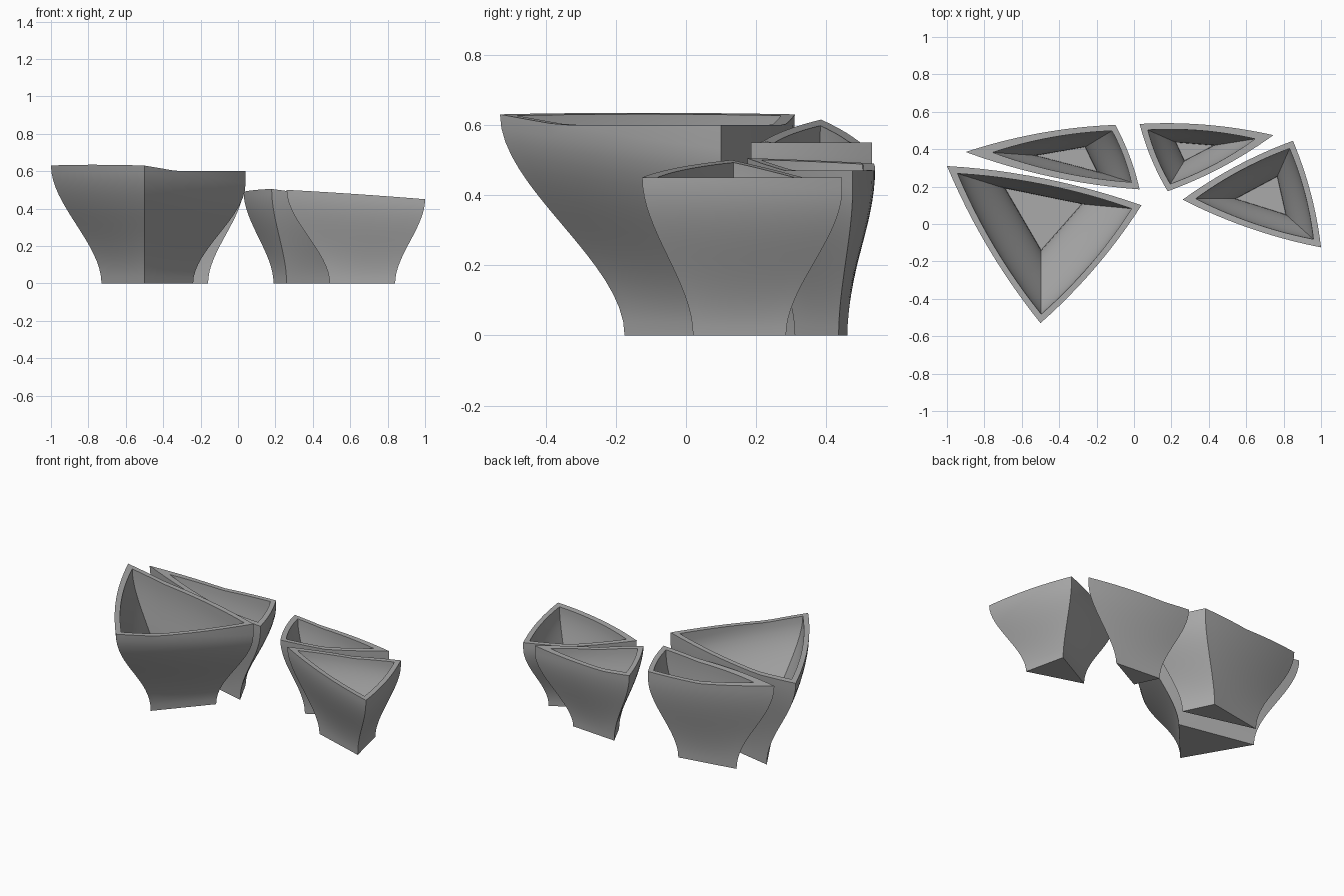
import bpy, bmesh, math
from mathutils import Vector

cube = bpy.data.objects.get("Cube")
if cube:
    bpy.data.objects.remove(cube, do_unlink=True)

grey = bpy.data.materials.new("plain grey")
grey.use_nodes = True
grey.diffuse_color = (0.4, 0.4, 0.4, 1)
grey.node_tree.nodes["Principled BSDF"].inputs["Base Color"].default_value = (0.4, 0.4, 0.4, 1)

SIDE, RINGS, WALL, FLOOR, BULGE = 12, 16, 0.028, 0.03, 0.035


def inset(tri, d):
    """Move each corner inwards so that all sides shift by d."""
    out = []
    for i, p in enumerate(tri):
        a = (tri[i - 1] - p).normalized()
        b = (tri[(i + 1) % 3] - p).normalized()
        out.append(p + (a + b).normalized() * d / math.sin(a.angle(b) / 2))
    return out


def outline(tri, bulge):
    """Points round a counter-clockwise triangle with gently bowed sides."""
    pts = []
    for i, a in enumerate(tri):
        b = tri[(i + 1) % 3]
        out = Vector((b.y - a.y, a.x - b.x))
        for k in range(SIDE):
            t = k / SIDE
            pts.append(a.lerp(b, t) + out * bulge * 4 * t * (1 - t))
    return pts


def pot(name, top, base, heights, level):
    """Hollow flared pot: slanted mouth, with a vertical lip up to a level."""
    top = [Vector(p) for p in top]
    base = [Vector(p) for p in base]
    a, b, c = (Vector((*p, h)) for p, h in zip(top, heights))
    n = (b - a).cross(c - a)

    def slant(p):
        return a.z - (n.x * (p.x - a.x) + n.y * (p.y - a.y)) / n.z

    def wall(tri_top, tri_base, z0):
        upper, lower = outline(tri_top, BULGE), outline(tri_base, 0)
        rings = []
        for r in range(RINGS + 1):
            t = r / RINGS
            f = t * t * (3 - 2 * t)
            rings.append([(*q.lerp(p, f), z0 + (slant(p) - z0) * t)
                          for p, q in zip(upper, lower)])
        rings.append([(*p, max(slant(p), level)) for p in upper])
        return rings

    outer = wall(top, base, 0)
    inner = wall(inset(top, WALL), inset(base, WALL * 0.75), FLOOR)
    bm = bmesh.new()
    rings = [[bm.verts.new(co) for co in ring] for ring in outer + inner[::-1]]
    count = SIDE * 3
    for lo, hi in zip(rings, rings[1:]):
        for i in range(count):
            j = (i + 1) % count
            bm.faces.new((lo[i], lo[j], hi[j], hi[i]))
    bm.faces.new(rings[0][::-1])
    bm.faces.new(rings[-1])
    bmesh.ops.remove_doubles(bm, verts=bm.verts, dist=0.0001)
    bmesh.ops.recalc_face_normals(bm, faces=bm.faces)
    mesh = bpy.data.meshes.new(name)
    bm.to_mesh(mesh)
    bm.free()
    mesh.materials.append(grey)
    ob = bpy.data.objects.new(name, mesh)
    bpy.context.collection.objects.link(ob)
    bpy.ops.object.select_all(action='DESELECT')
    ob.select_set(True)
    bpy.context.view_layer.objects.active = ob
    bpy.ops.object.shade_smooth_by_angle(angle=math.radians(30))


# Four pots: mouth corners, foot corners, mouth heights, lip level
pot("large_pot", [(-1, 0.31), (-0.5, -0.53), (0.04, 0.1)],
    [(-0.73, 0.22), (-0.5, -0.175), (-0.24, 0.12)], (0.63, 0.63, 0.53), 0.6)
pot("long_pot", [(-0.9, 0.385), (0.03, 0.185), (-0.1, 0.53)],
    [(-0.62, 0.37), (-0.16, 0.25), (-0.25, 0.435)], (0.615, 0.52, 0.505), 0.55)
pot("small_pot", [(0.03, 0.535), (0.18, 0.175), (0.745, 0.475)],
    [(0.19, 0.46), (0.26, 0.31), (0.5, 0.435)], (0.49, 0.505, 0.42), 0.47)
pot("side_pot", [(0.26, 0.13), (1, -0.125), (0.85, 0.445)],
    [(0.49, 0.13), (0.84, 0.02), (0.78, 0.285)], (0.5, 0.45, 0.415), 0.45)
